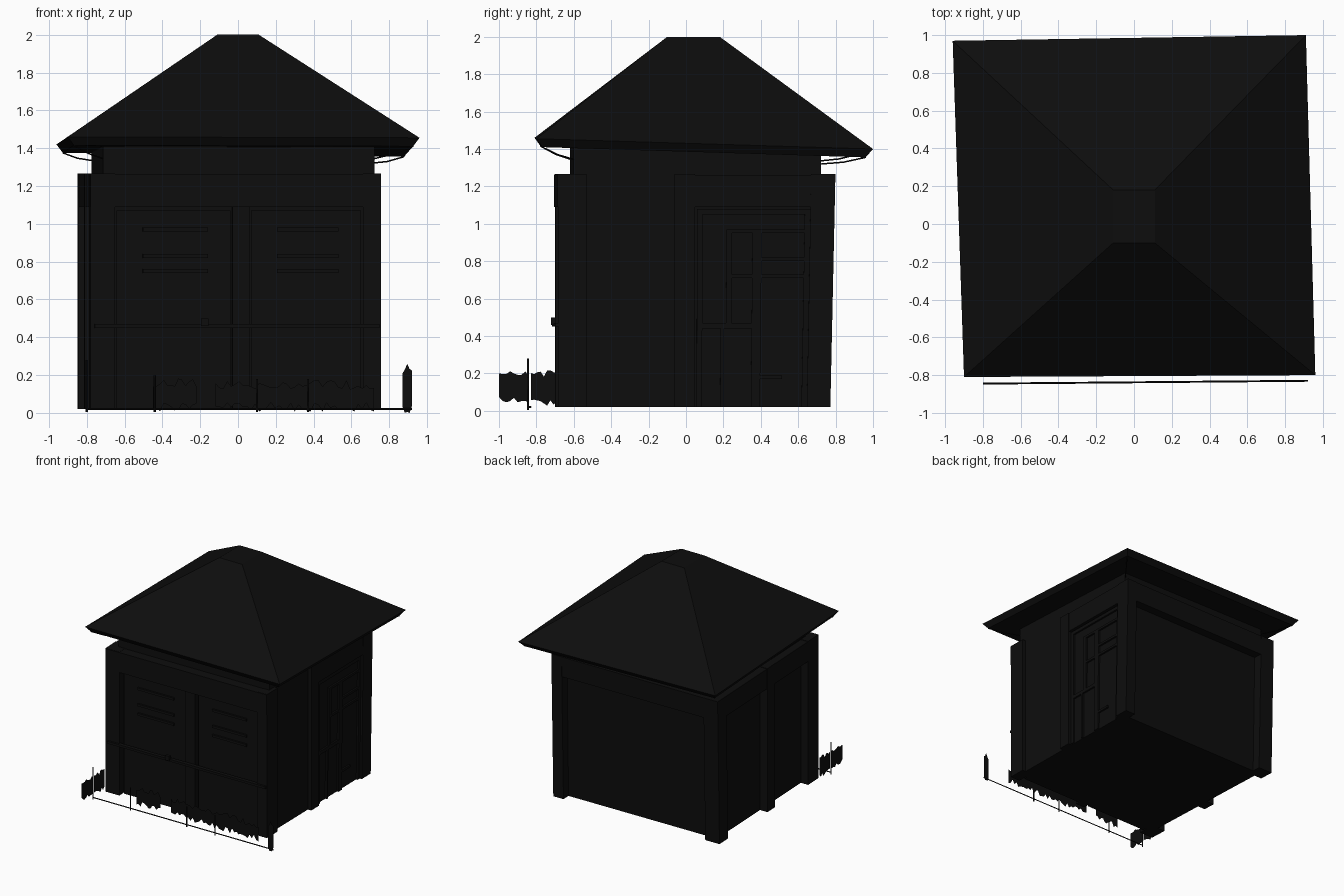
import bpy, bmesh, math, random
from mathutils import Vector

if "Cube" in bpy.data.objects:
    bpy.data.objects.remove(bpy.data.objects["Cube"])

random.seed(4)
dark = bpy.data.materials.new("dark")
dark.diffuse_color = (0.004, 0.004, 0.004, 1)
dark.use_nodes = True
dark.node_tree.nodes["Principled BSDF"].inputs["Base Color"].default_value = dark.diffuse_color


def warp(x, y, z):
    # the hand-built hut is slightly out of square and leans at the back
    if y > 0:
        y *= 1 - 0.035 * max(0, 1 - z / 1.26)
    return (x - (0.03 - 0.015 * x / 0.75) * y, y + 0.012 * x, z)


def finish(name, bm):
    bmesh.ops.recalc_face_normals(bm, faces=bm.faces)
    me = bpy.data.meshes.new(name)
    bm.to_mesh(me)
    bm.free()
    me.materials.append(dark)
    ob = bpy.data.objects.new(name, me)
    bpy.context.collection.objects.link(ob)
    return ob


def box(name, x0, x1, y0, y1, z0, z1):
    bm = bmesh.new()
    bmesh.ops.create_cube(bm, size=1)
    for v in bm.verts:
        v.co = warp(x1 if v.co.x > 0 else x0, y1 if v.co.y > 0 else y0, z1 if v.co.z > 0 else z0)
    return finish(name, bm)


def rod(name, pts, r=0.004):
    cu = bpy.data.curves.new(name, 'CURVE')
    cu.dimensions = '3D'
    cu.bevel_depth = r
    cu.bevel_resolution = 0
    cu.materials.append(dark)
    sp = cu.splines.new('POLY')
    sp.points.add(len(pts) - 1)
    for p, c in zip(sp.points, pts):
        p.co = (*c, 1)
    ob = bpy.data.objects.new(name, cu)
    bpy.context.collection.objects.link(ob)


def foliage(name, a, b, lo, hi, n, jag=0.03):
    # thin ragged plant card standing between two plan points
    bm = bmesh.new()
    cols = []
    for i in range(n + 1):
        p = Vector(a).lerp(Vector(b), i / n)
        low = max(0, lo + random.uniform(-jag, jag))
        high = hi + random.uniform(-jag, jag)
        cols.append([bm.verts.new((p.x, p.y, z)) for z in (low, high)])
    for (p, q), (s, t) in zip(cols, cols[1:]):
        bm.faces.new((p, s, t, q))
    finish(name, bm)


# main bounds: outer pilaster faces and the recessed wall core
OL, OR, OF, OB = -0.813, 0.745, -0.695, 0.79
L, R, F, B = -0.742, 0.712, -0.61, 0.715
Z0, ZL, ZT = 0.02, 1.09, 1.265

box("wall_core", L, R, F, B, Z0, 1.43)

# corner and middle pilasters
for n, x0, x1 in (("left", OL, -0.68), ("right", 0.65, OR)):
    box("front_pilaster_" + n, x0, x1, OF + 0.005, -0.54, Z0, ZT)
    box("back_pilaster_" + n, x0, x1, 0.66, OB, Z0, ZT)
box("side_pilaster_left", OL, L + 0.02, -0.05, 0.06, Z0, ZT)
box("side_pilaster_right", R - 0.02, OR, -0.07, 0.04, Z0, ZT)
box("front_pilaster_middle", -0.05, 0.04, OF + 0.02, F + 0.02, Z0, ZL)

# lintels between the pilasters
box("front_lintel", OL + 0.002, OR - 0.002, OF, F + 0.02, ZL, ZT - 0.002)
box("back_lintel", OL + 0.002, OR - 0.002, B - 0.02, OB - 0.002, ZL, ZT - 0.002)
box("left_lintel", OL + 0.003, L + 0.02, -0.54, 0.66, ZL, ZT - 0.003)
box("right_lintel", R - 0.02, OR - 0.003, 0.04, 0.66, ZL, ZT - 0.003)

# front bays: panels, slats and the rail crossing them
for n, x0, x1 in (("left", -0.67, -0.06), ("right", 0.05, 0.64)):
    box("front_panel_" + n, x0, x1, F - 0.03, F + 0.01, Z0, 1.07)
    for z in (0.75, 0.83, 0.97):
        box("front_slat_" + n, x0 + 0.14, x1 - 0.12, F - 0.045, F, z - 0.01, z + 0.01)
box("front_rail", -0.79, 0.738, OF - 0.012, OF + 0.02, 0.45, 0.47)
box("rail_latch", -0.22, -0.18, OF - 0.025, OF, 0.46, 0.50)

# right side door: frame, window bars and lower panels
for y0, y1, z0, z1 in ((0.05, 0.08, Z0, 1.08), (0.63, 0.66, Z0, 1.08), (0.08, 0.63, 1.05, 1.08),
                       (0.35, 0.40, Z0, 0.97), (0.21, 0.24, 0.45, 0.97), (0.08, 0.35, 0.44, 0.47),
                       (0.24, 0.63, 0.95, 0.97), (0.40, 0.63, 0.80, 0.82), (0.24, 0.63, 0.71, 0.73),
                       (0.36, 0.52, 0.17, 0.19), (0.18, 0.20, Z0, 0.44)):
    box("door_trim", R - 0.01, R + 0.015, y0, y1, z0, z1)

# hipped roof: flat top, sloped sides, fascia turning under to the soffit
top = [(-0.11, -0.10, 2), (0.11, -0.10, 2), (0.11, 0.18, 2), (-0.11, 0.18, 2)]
eave = [(-0.90, -0.81, 1.46), (0.96, -0.80, 1.455), (0.91, 1.0, 1.40), (-0.96, 0.97, 1.42)]
under = [(x * 0.965, y * 0.96, z - 0.045) for x, y, z in eave]
bm = bmesh.new()
rings = [[bm.verts.new(p) for p in ring] for ring in (top, eave, under)]
for up, dn in zip(rings, rings[1:]):
    for i in range(4):
        j = (i + 1) % 4
        bm.faces.new((up[i], up[j], dn[j], dn[i]))
bm.faces.new(rings[0])
bm.faces.new(rings[2])
finish("roof", bm)

# thin stays drooping from the eaves to the wall corners
corners = [warp(L, F, 1.345), warp(R, F, 1.345), warp(R, B, 1.32), warp(L, B, 1.335)]
for u, c in zip(under, corners):
    mid = Vector(u).lerp(Vector(c), 0.5)
    rod("eave_stay", [u, (mid.x, mid.y, mid.z - 0.008), c])

# low front fence: ground wire and thin posts
FY0, FY1 = -0.845, -0.83
rod("fence_wire", [(-0.80, FY0, 0.02), (0.92, FY1, 0.02)], 0.005)
for x, h in ((-0.80, 0.28), (-0.44, 0.2), (0.10, 0.18), (0.37, 0.18)):
    rod("fence_post", [(x, FY0, 0.004), (x, FY0, h)], 0.006)

# ragged plants: against the front wall, at the fence end and at its left corner
PY = -0.75
foliage("wall_plants_left", (-0.45, PY, 0), (-0.22, PY, 0), 0.03, 0.16, 12, 0.025)
foliage("wall_plants_right", (-0.12, PY, 0), (0.72, PY, 0), 0.03, 0.15, 40, 0.025)
foliage("fence_plant_end", (0.87, FY1, 0), (0.92, FY1, 0), 0.02, 0.23, 4)
foliage("corner_plant_outer", (-0.80, -1.0, 0), (-0.80, -0.84, 0), 0.06, 0.2, 8, 0.015)
foliage("corner_plant_inner", (-0.80, -0.83, 0), (-0.80, -0.69, 0), 0.04, 0.2, 8, 0.02)
